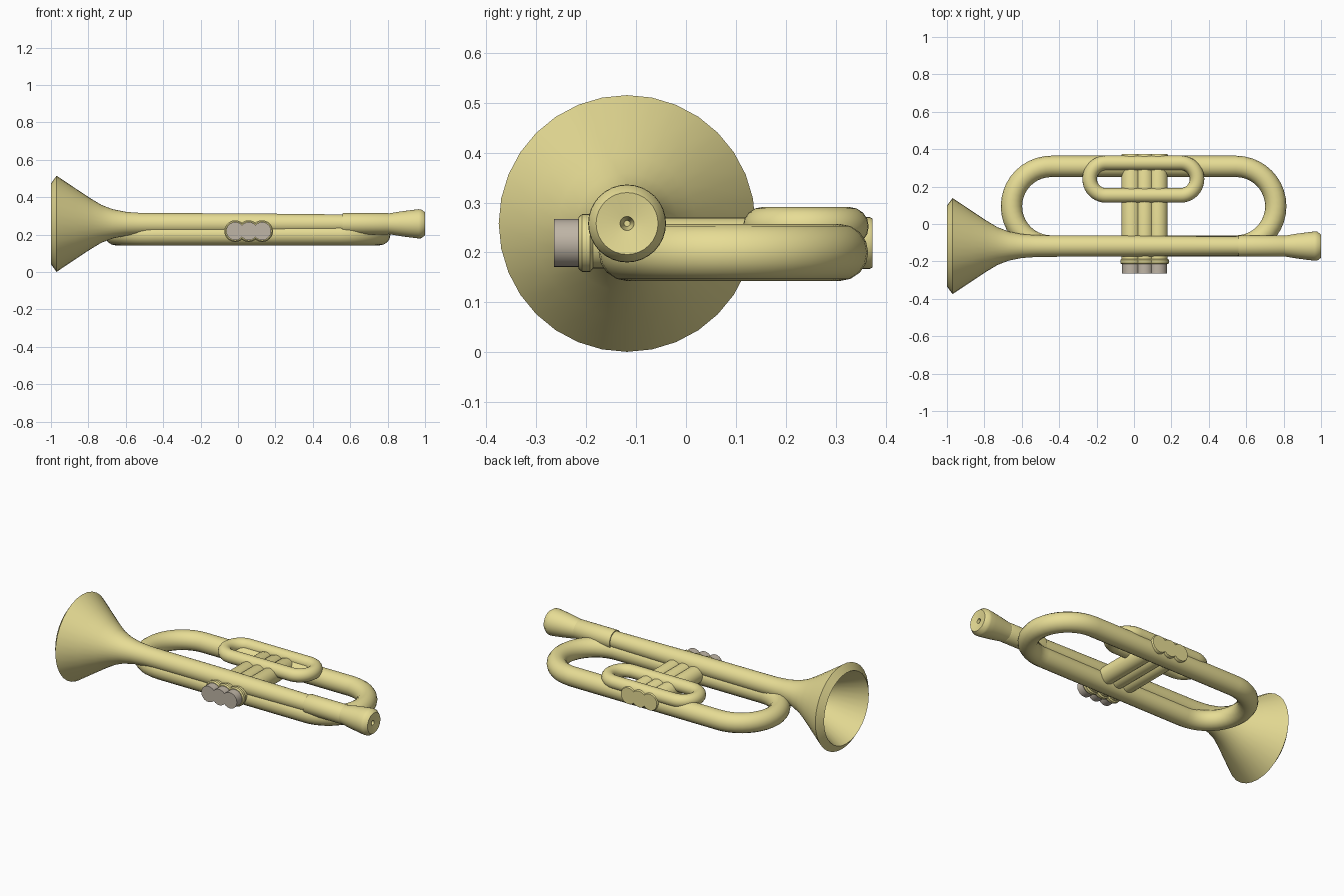
import bpy, bmesh, math
from mathutils import Matrix, Vector

if "Cube" in bpy.data.objects:
    bpy.data.objects.remove(bpy.data.objects["Cube"])


def material(name, rgb):
    m = bpy.data.materials.new(name)
    m.diffuse_color = (*rgb, 1)
    m.use_nodes = True
    m.node_tree.nodes["Principled BSDF"].inputs["Base Color"].default_value = m.diffuse_color
    return m


BRASS = material("brass", (0.80, 0.72, 0.30))
GREY = material("button_grey", (0.52, 0.46, 0.38))


def finish(ob, mat, angle=35):
    ob.data.materials.clear()
    ob.data.materials.append(mat)
    bpy.ops.object.select_all(action='DESELECT')
    ob.select_set(True)
    bpy.context.view_layer.objects.active = ob
    bpy.ops.object.shade_smooth_by_angle(angle=math.radians(angle))


def lathe(name, profile, origin, axis='X', mat=BRASS, steps=32):
    """Revolve (position, radius) points about a line through origin."""
    bm = bmesh.new()
    vs = [bm.verts.new((p, 0, r)) for p, r in profile]
    edges = [bm.edges.new(pair) for pair in zip(vs, vs[1:])]
    bmesh.ops.spin(bm, geom=vs + edges, cent=(0, 0, 0), axis=(1, 0, 0),
                   angle=math.tau, steps=steps)
    bmesh.ops.remove_doubles(bm, verts=bm.verts, dist=1e-5)
    bmesh.ops.recalc_face_normals(bm, faces=bm.faces)
    if axis == 'Y':
        bm.transform(Matrix.Rotation(math.pi / 2, 4, 'Z'))
    bm.transform(Matrix.Translation(Vector(origin)))
    me = bpy.data.meshes.new(name)
    bm.to_mesh(me)
    bm.free()
    ob = bpy.data.objects.new(name, me)
    bpy.context.collection.objects.link(ob)
    finish(ob, mat)


def loop_tube(name, x0, x1, y, z, bend, radius, steps=20):
    """Closed stadium-shaped tube: semicircles of radius bend at x0 and x1."""
    pts = []
    for cx, start in ((x1, -math.pi / 2), (x0, math.pi / 2)):
        for i in range(steps + 1):
            a = start + math.pi * i / steps
            pts.append((cx + bend * math.cos(a), y + bend * math.sin(a), z))
    cu = bpy.data.curves.new(name, 'CURVE')
    cu.dimensions = '3D'
    cu.bevel_depth = radius
    cu.bevel_resolution = 6
    sp = cu.splines.new('POLY')
    sp.points.add(len(pts) - 1)
    for p, co in zip(sp.points, pts):
        p.co = (*co, 1)
    sp.use_cyclic_u = True
    ob = bpy.data.objects.new(name, cu)
    bpy.context.collection.objects.link(ob)
    bpy.ops.object.select_all(action='DESELECT')
    ob.select_set(True)
    bpy.context.view_layer.objects.active = ob
    bpy.ops.object.convert(target='MESH')
    finish(bpy.context.view_layer.objects.active, BRASS)


AXIS = (0, -0.118, 0.258)

# flared bell with hollow throat, running into the long straight tube
lathe("bell_and_tube", [
    (-0.55, 0), (-0.56, 0.035), (-0.65, 0.055), (-0.74, 0.085), (-0.84, 0.135),
    (-1.0, 0.216), (-0.97, 0.257), (-0.87, 0.190), (-0.79, 0.137),
    (-0.73, 0.101), (-0.67, 0.078), (-0.60, 0.064), (-0.52, 0.058),
    (-0.40, 0.057), (0.0, 0.056), (0.57, 0.050), (0.57, 0)], AXIS)

# sleeve that receives the mouthpiece
lathe("mouthpiece_sleeve", [(0.56, 0), (0.56, 0.056), (0.565, 0.057),
                            (0.80, 0.057), (0.805, 0.055), (0.805, 0)], AXIS)

# mouthpiece with small bore
lathe("mouthpiece", [(0.79, 0), (0.79, 0.054), (0.81, 0.056), (0.87, 0.066),
                     (0.93, 0.074), (0.965, 0.078), (0.98, 0.077), (1.0, 0.062),
                     (0.992, 0.014), (0.95, 0.006), (0.95, 0)], AXIS)

# large main loop and small slide loop
loop_tube("main_loop", -0.442, 0.545, 0.095, 0.200, 0.213, 0.057)
loop_tube("slide_loop", -0.150, 0.250, 0.240, 0.252, 0.087, 0.039)

# three valves with front caps, rear caps and buttons
for i in range(3):
    at = (-0.015 + 0.072 * i, 0, 0.219)
    lathe(f"valve_{i + 1}", [
        (-0.215, 0), (-0.215, 0.052), (-0.208, 0.058), (-0.192, 0.058),
        (-0.186, 0.051), (0.275, 0.051), (0.290, 0.046), (0.305, 0.046),
        (0.315, 0.052), (0.368, 0.052), (0.373, 0.049), (0.373, 0)], at, 'Y')
    lathe(f"valve_button_{i + 1}", [
        (-0.264, 0), (-0.264, 0.048), (-0.21, 0.048), (-0.21, 0)], at, 'Y', GREY)
